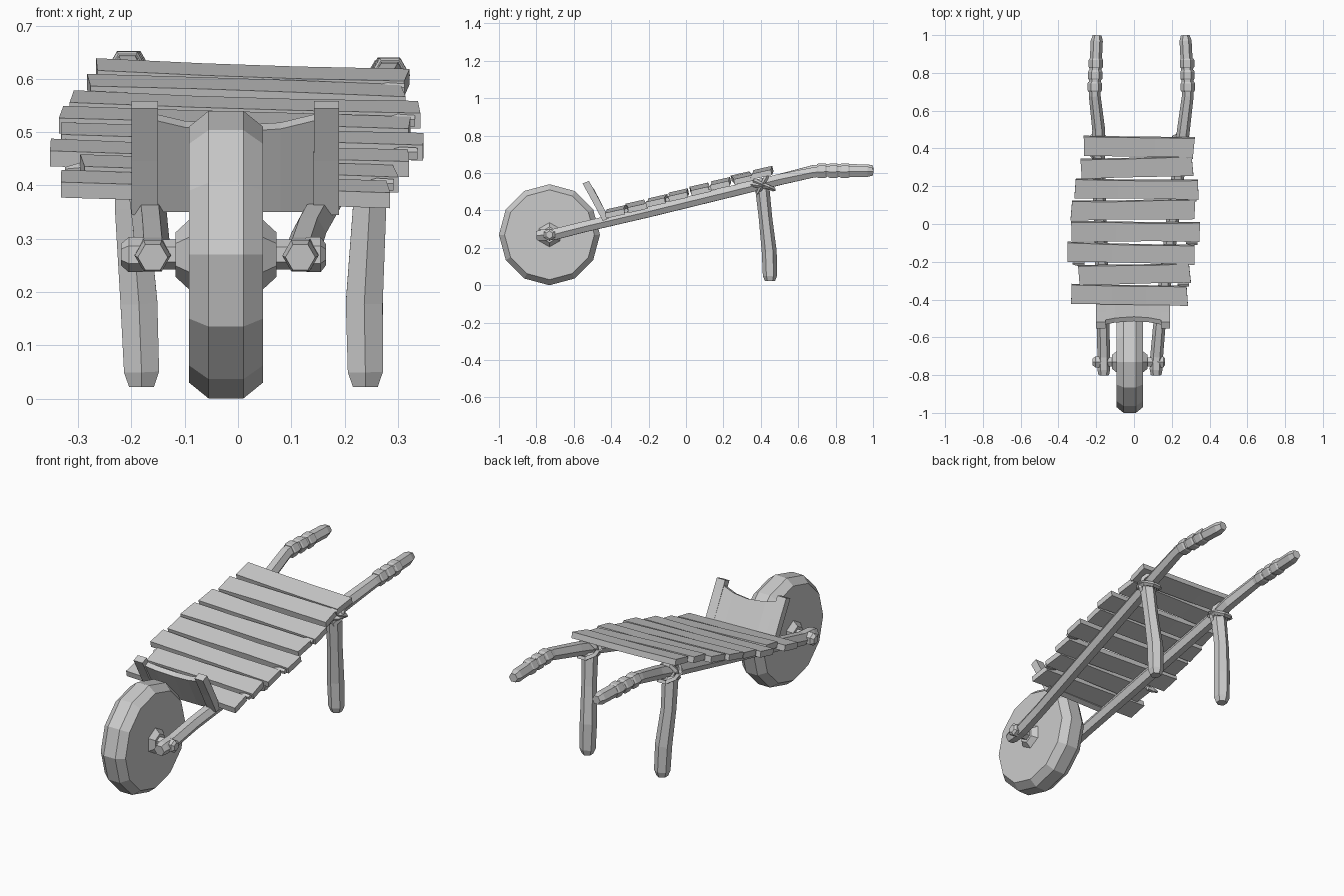
import bpy, bmesh, math, random
from mathutils import Vector

random.seed(4)
if "Cube" in bpy.data.objects:
    bpy.data.objects.remove(bpy.data.objects["Cube"], do_unlink=True)

grey = bpy.data.materials.new("plain_grey")
grey.use_nodes = True
grey.diffuse_color = (0.6, 0.6, 0.6, 1)
grey.node_tree.nodes["Principled BSDF"].inputs["Base Color"].default_value = (0.6, 0.6, 0.6, 1)


def loft(name, rings, closed=False):
    """Skin a list of point rings, capping both ends unless closed."""
    bm = bmesh.new()
    loops = [[bm.verts.new(p) for p in ring] for ring in rings]
    n = len(loops[0])
    pairs = list(zip(loops, loops[1:])) + ([(loops[-1], loops[0])] if closed else [])
    for a, b in pairs:
        for i in range(n):
            j = (i + 1) % n
            bm.faces.new((a[i], a[j], b[j], b[i]))
    if not closed:
        bm.faces.new(loops[0])
        bm.faces.new(loops[-1])
    bmesh.ops.recalc_face_normals(bm, faces=bm.faces)
    mesh = bpy.data.meshes.new(name)
    bm.to_mesh(mesh)
    bm.free()
    mesh.materials.append(grey)
    obj = bpy.data.objects.new(name, mesh)
    bpy.context.collection.objects.link(obj)
    return obj


def tube(name, path, sides=6, up=(0, 0, 1), phase=0.0):
    """Faceted bar through (x, y, z, radius) points."""
    pts = [Vector(p[:3]) for p in path]
    rings = []
    for i, p in enumerate(pts):
        t = (pts[min(i + 1, len(pts) - 1)] - pts[max(i - 1, 0)]).normalized()
        u = Vector(up)
        u = (u - t * u.dot(t)).normalized()
        v = t.cross(u)
        angles = [phase + math.tau * k / sides for k in range(sides)]
        rings.append([p + path[i][3] * (u * math.cos(a) + v * math.sin(a)) for a in angles])
    return loft(name, rings)


def rope(name, center, axis, ru, rv, thick=0.012):
    """Closed faceted rope loop: ru across x, rv in the other direction."""
    c, ax = Vector(center), Vector(axis).normalized()
    u = Vector((1, 0, 0))
    v = ax.cross(u).normalized()
    rings = []
    for k in range(8):
        a = math.tau * (k + 0.5) / 8
        mid = c + u * ru * math.cos(a) + v * rv * math.sin(a)
        out = (u * math.cos(a) + v * math.sin(a)) * thick
        rings.append([mid + out, mid + ax * thick, mid - out, mid - ax * thick])
    return loft(name, rings, closed=True)


# Wheel, hub and axle run along x
WY, WZ = -0.73, 0.27


def turned(name, profile, sides, phase=0.0):
    return tube(name, [(x, WY, WZ, r) for x, r in profile], sides, phase=phase)


turned("wheel", [(-0.092, 0.24), (-0.055, 0.27), (0.01, 0.27), (0.047, 0.24)], 12)
turned("wheel_hub", [(-0.117, 0.042), (-0.092, 0.065), (0.047, 0.065), (0.072, 0.042)], 6)
turned("axle", [(-0.22, 0.02), (-0.205, 0.033), (-0.18, 0.033), (-0.17, 0.028),
                (0.12, 0.028), (0.13, 0.033), (0.155, 0.033), (0.165, 0.02)], 6)

# Long rails with handles: name, x at chosen stations, handle lift
STATIONS = [(-0.8, 0.265, 0.028), (-0.77, 0.268, 0.034), (-0.7, 0.273, 0.034),
            (-0.55, 0.311, 0.033), (-0.2, 0.393, 0.034), (0.4, 0.54, 0.034),
            (0.5, 0.565, 0.034), (0.68, 0.607, 0.031), (0.74, 0.612, 0.032),
            (0.97, 0.611, 0.032), (1.0, 0.611, 0.023)]
RAIL_X = {
    "right": [-0.16, -0.16, -0.16, -0.163, -0.172, -0.19, -0.187, -0.208, -0.208, -0.197, -0.195],
    "left": [0.117, 0.117, 0.12, 0.133, 0.178, 0.25, 0.262, 0.285, 0.285, 0.273, 0.271],
}
for side, xs in RAIL_X.items():
    lift = 0.008 if side == "right" else -0.004
    path = [(x, y, z + (lift if y > 0.6 else 0), r) for x, (y, z, r) in zip(xs, STATIONS)]
    tube(side + "_rail", path, 6, phase=math.pi / 6)
    # Wrapped grip: overlapping short collars
    for k in range(3):
        y = 0.7 + 0.062 * k
        x = xs[8] + (0.003 * k if side == "right" else -0.002 * k)
        z = 0.61 + lift
        tube(f"{side}_grip_wrap_{k + 1}", [(x, y, z, 0.033), (x, y + 0.008, z, 0.038),
             (x, y + 0.044, z + 0.001, 0.038), (x, y + 0.053, z + 0.001, 0.033)], 6, phase=math.pi / 6)

# Legs, lashed to the rails with crossed ropes
LEG_X = {"right": (-0.198, -0.2, -0.186, -0.181), "left": (0.253, 0.247, 0.237, 0.239)}
for side, (a, b, c, d) in LEG_X.items():
    tube(side + "_leg", [(a, 0.395, 0.57, 0.03), (a, 0.41, 0.5, 0.038), (b, 0.425, 0.36, 0.036),
                         (c, 0.445, 0.18, 0.04), (d, 0.449, 0.05, 0.038), (d, 0.449, 0.022, 0.027)],
         6, up=(0, 1, 0))
    rope(side + "_lashing_low", (a, 0.418, 0.535), (0, 0.4, 0.92), 0.048, 0.062)
    rope(side + "_lashing_mid", (a, 0.405, 0.53), (0, 0.15, 0.98), 0.045, 0.055)
    rope(side + "_lashing_cross", (a, 0.41, 0.54), (0, 0.88, -0.45), 0.045, 0.055)

# Deck planks: y centre, right end, left end, yaw
PLANKS = [(0.41, -0.265, 0.317, -0.004), (0.3, -0.28, 0.31, 0.008), (0.185, -0.312, 0.34, -0.003),
          (0.075, -0.332, 0.322, 0.004), (-0.04, -0.332, 0.348, -0.002), (-0.155, -0.352, 0.32, -0.008),
          (-0.265, -0.292, 0.296, 0.006), (-0.375, -0.332, 0.282, -0.005)]
SLOPE = Vector((0, 0.97, 0.22))
LIFT = Vector((0, -0.22, 0.97))
for n, (y, x0, x1, yaw) in enumerate(PLANKS):
    rings = []
    bend = random.uniform(-0.006, 0.004)
    for t in (0, 0.35, 0.65, 1):
        mid = 1 - abs(2 * t - 1)
        half = 0.052 - random.uniform(0, 0.006) * mid
        z = 0.393 + (y + 0.375) * 0.267 + 0.01 * (1 - 2 * t) + bend * mid
        c = Vector((x0 + (x1 - x0) * t, y + yaw * (2 * t - 1), z))
        skew = random.uniform(-0.006, 0.006) if t in (0, 1) else 0
        rings.append([c + SLOPE * (s * half) + LIFT * (h * 0.015) + Vector((skew * s, 0, 0))
                      for s, h in ((-1, -1), (1, -1), (1, 1), (-1, 1))])
    loft(f"deck_plank_{n + 1}", rings)

# Split ends left under some planks
for n, (x, y) in enumerate([(0.3, 0.355), (0.32, 0.13), (0.325, -0.1), (0.28, -0.32), (-0.275, -0.21)]):
    z = 0.385 + (y + 0.375) * 0.267
    tube(f"splinter_{n + 1}", [(x - 0.05, y, z, 0.005), (x - 0.02, y, z, 0.014), (x + 0.012, y, z, 0.012)], 5)

# Curved front board: x, top height, forward shift
rings = []
for x, top, fwd in [(-0.185, 0.535, 0.0), (-0.1, 0.515, -0.012), (0, 0.507, -0.018),
                    (0.08, 0.512, -0.012), (0.175, 0.535, 0.0)]:
    y_top = -0.43 - (top - 0.35) * 0.52 - fwd * 0.5
    rings.append([(x, -0.438, 0.35), (x, y_top - 0.012, top - 0.006),
                  (x, y_top + 0.012, top + 0.006), (x, -0.414, 0.362)])
loft("front_board", rings)

# Upright battens at both ends of the front board
for name, lo, hi in [("right_batten", (-0.2, -0.15), (-0.2, -0.15)), ("left_batten", (0.142, 0.19), (0.143, 0.19))]:
    rings = []
    for z, (a, b), s in [(0.348, lo, 0), (0.45, lo, 0.5), (0.548, hi, 1)]:
        y = -0.437 - 0.108 * s
        rings.append([(a, y - 0.008, z - 0.004), (b, y - 0.008, z - 0.004),
                      (b, y + 0.026, z + 0.01), (a, y + 0.026, z + 0.01)])
    loft(name, rings)
